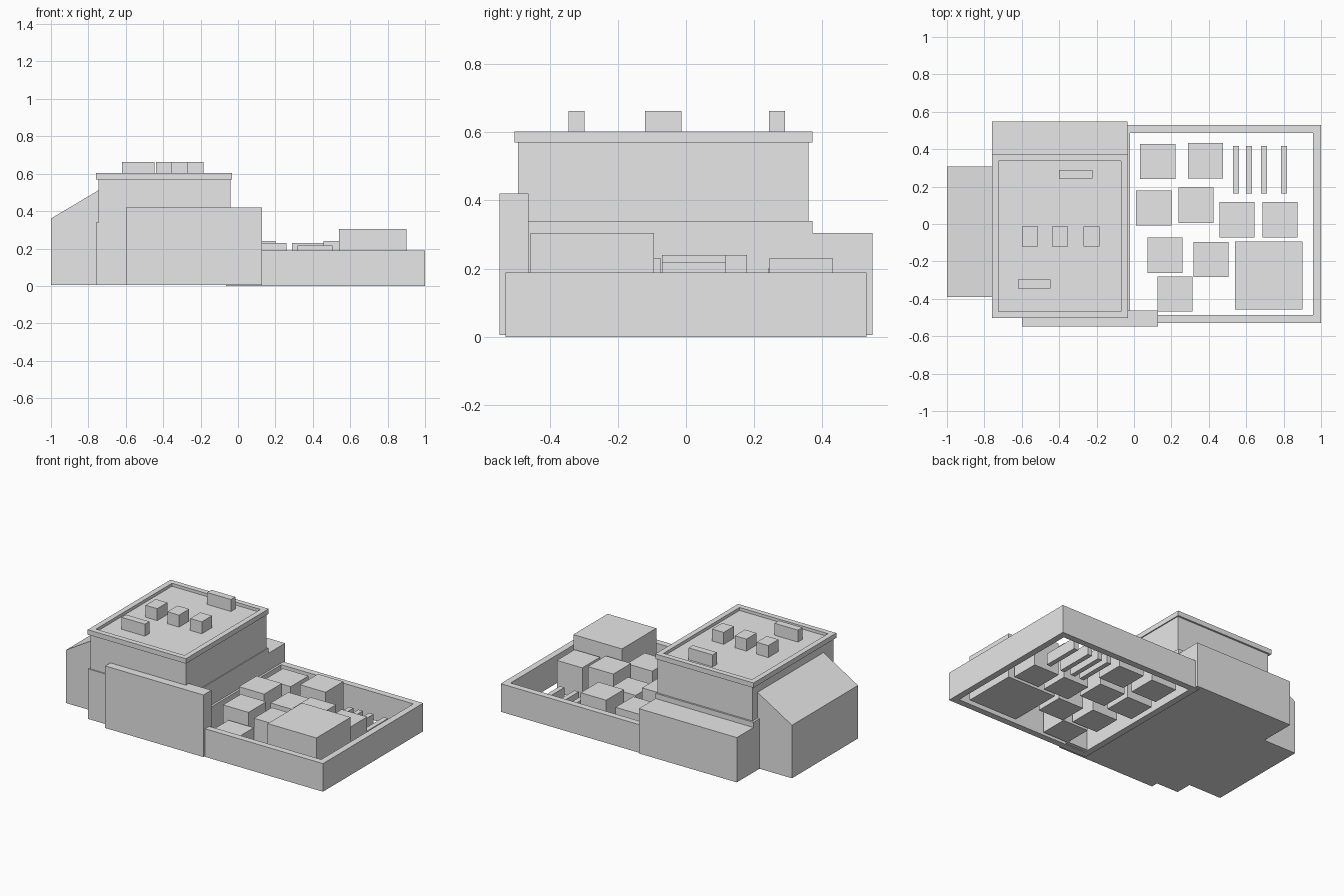
import bpy, bmesh

cube = bpy.data.objects.get("Cube")
if cube:
    bpy.data.objects.remove(cube, do_unlink=True)

grey = bpy.data.materials.new("plain_grey")
grey.use_nodes = True
grey.diffuse_color = (0.8, 0.8, 0.8, 1)
grey.node_tree.nodes["Principled BSDF"].inputs["Base Color"].default_value = grey.diffuse_color


def finish(name, bm):
    bmesh.ops.recalc_face_normals(bm, faces=bm.faces)
    mesh = bpy.data.meshes.new(name)
    bm.to_mesh(mesh)
    bm.free()
    mesh.materials.append(grey)
    obj = bpy.data.objects.new(name, mesh)
    bpy.context.collection.objects.link(obj)
    return obj


def prism(name, x, y, z, low_top=None):
    """Box from ranges; low_top drops the top edge on the -x side."""
    bm = bmesh.new()
    bmesh.ops.create_cube(bm, size=1)
    for v in bm.verts:
        right, back, top = (c > 0 for c in v.co)
        height = low_top if top and not right and low_top else z[top]
        v.co = (x[right], y[back], height)
    return finish(name, bm)


def frame(name, x, y, z, wall):
    """Open rectangular ring of walls."""
    bm = bmesh.new()
    rings = []
    for inset in (0, wall):
        for h in z:
            rings.append([bm.verts.new((px, py, h)) for px, py in (
                (x[0] + inset, y[0] + inset), (x[1] - inset, y[0] + inset),
                (x[1] - inset, y[1] - inset), (x[0] + inset, y[1] - inset))])
    outer_low, outer_top, inner_low, inner_top = rings
    for a, b in ((outer_low, outer_top), (outer_top, inner_top),
                 (inner_top, inner_low), (inner_low, outer_low)):
        for i in range(4):
            j = (i + 1) % 4
            bm.faces.new((a[i], a[j], b[j], b[i]))
    return finish(name, bm)


base = 0.005

# Main building
prism("lower_storey", (-0.76, -0.035), (-0.5, 0.372), (base, 0.34))
prism("upper_storey", (-0.745, -0.04), (-0.493, 0.36), (0.34, 0.583))
frame("roof_parapet", (-0.76, -0.033), (-0.503, 0.372), (0.57, 0.603), 0.036)

# Wings around it
prism("back_wing", (-0.76, -0.035), (0.372, 0.548), (base, 0.305))
prism("sloped_side_wing", (-1, -0.745), (-0.39, 0.308), (base, 0.512), 0.36)
prism("front_screen_wall", (-0.6, 0.127), (-0.547, -0.462), (base, 0.42))

# Rooftop units
for i, x in enumerate((-0.557, -0.395, -0.227)):
    prism(f"roof_unit_{i + 1}", (x - 0.043, x + 0.043), (-0.12, -0.013), (0.575, 0.663))
prism("roof_vent_back", (-0.4, -0.223), (0.244, 0.29), (0.575, 0.663))
prism("roof_vent_front", (-0.62, -0.447), (-0.345, -0.298), (0.575, 0.663))

# Walled yard, open underneath
frame("yard_wall", (-0.064, 1), (-0.53, 0.53), (0, 0.188), 0.043)

# Yard crates: centre x, centre y, top
crates = ((0.127, 0.335, 0.2), (0.383, 0.338, 0.23), (0.106, 0.085, 0.24),
          (0.331, 0.1, 0.185), (0.55, 0.023, 0.24), (0.78, 0.023, 0.22),
          (0.166, -0.167, 0.23), (0.411, -0.19, 0.215), (0.22, -0.375, 0.15))
for i, (x, y, top) in enumerate(crates):
    prism(f"yard_crate_{i + 1}", (x - 0.094, x + 0.094), (y - 0.094, y + 0.094),
          (base, top))
prism("large_crate", (0.54, 0.9), (-0.457, -0.094), (base, 0.305))

# Row of thin slats
for i, x in enumerate((0.545, 0.615, 0.695, 0.802)):
    prism(f"yard_slat_{i + 1}", (x - 0.016, x + 0.016), (0.163, 0.418), (base, 0.08))
